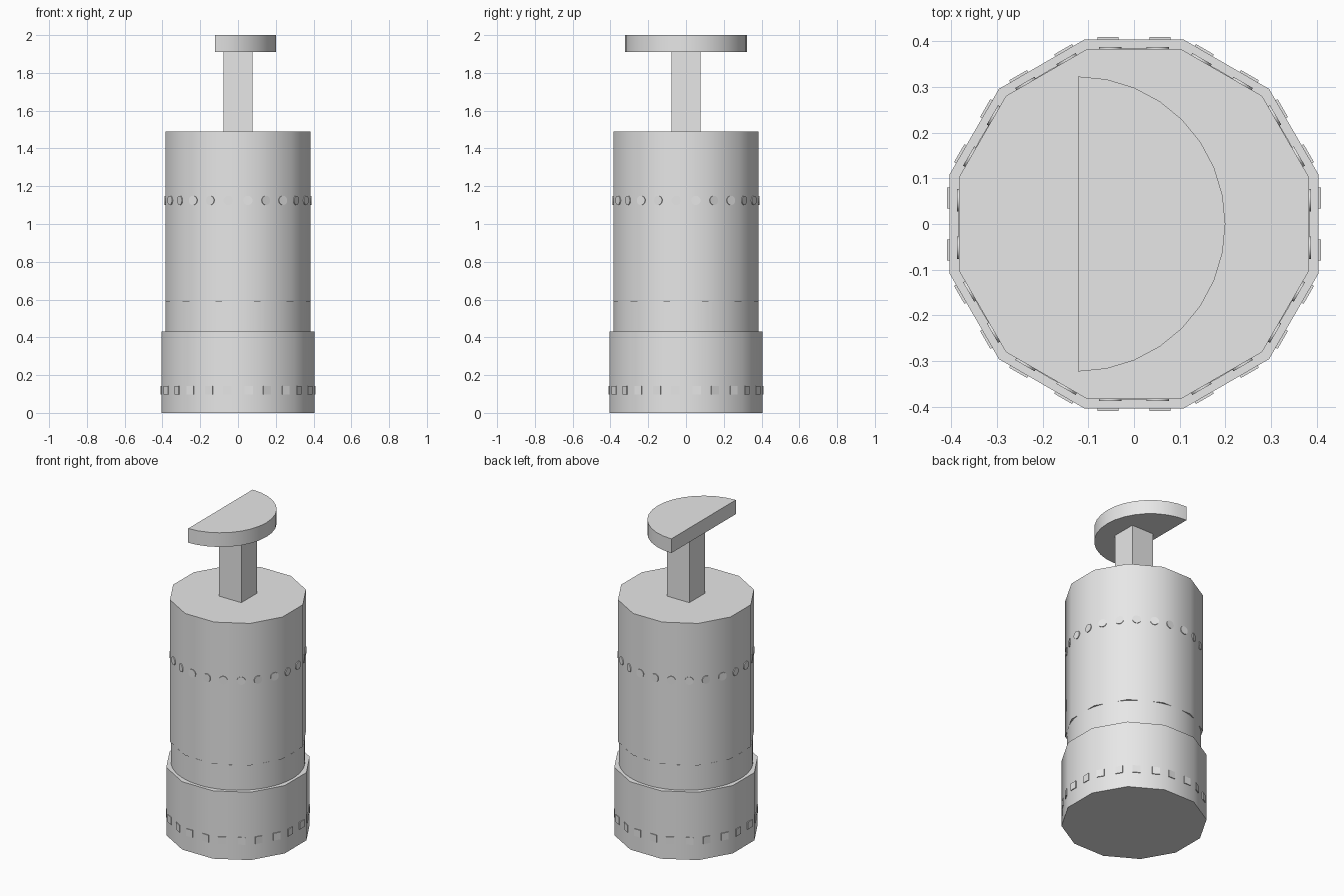
import bpy, bmesh
from math import pi, cos, sin, atan2, radians
from mathutils import Matrix, Vector

cube = bpy.data.objects.get("Cube")
if cube:
    bpy.data.objects.remove(cube, do_unlink=True)

GREY = (0.8, 0.8, 0.8, 1)
mat = bpy.data.materials.new("plain grey")
mat.use_nodes = True
mat.diffuse_color = GREY
mat.node_tree.nodes["Principled BSDF"].inputs["Base Color"].default_value = GREY


def finish(name, bm):
    """Turn a bmesh into a named object with smooth sides and sharp rims."""
    bmesh.ops.recalc_face_normals(bm, faces=bm.faces)
    mesh = bpy.data.meshes.new(name)
    bm.to_mesh(mesh)
    bm.free()
    mesh.materials.append(mat)
    ob = bpy.data.objects.new(name, mesh)
    bpy.context.collection.objects.link(ob)
    return ob


def smooth(ob, degrees=30):
    bpy.ops.object.select_all(action='DESELECT')
    ob.select_set(True)
    bpy.context.view_layer.objects.active = ob
    bpy.ops.object.shade_smooth_by_angle(angle=radians(degrees))


def prism(name, points, z0, z1):
    """Extrude a flat outline from z0 up to z1."""
    bm = bmesh.new()
    face = bm.faces.new([bm.verts.new((x, y, z0)) for x, y in points])
    top = bmesh.ops.extrude_face_region(bm, geom=[face])["geom"]
    verts = [g for g in top if isinstance(g, bmesh.types.BMVert)]
    bmesh.ops.translate(bm, verts=verts, vec=(0, 0, z1 - z0))
    return finish(name, bm)


def ring(radius, sides, offset=0.0):
    return [(radius * cos(offset + 2 * pi * i / sides),
             radius * sin(offset + 2 * pi * i / sides)) for i in range(sides)]


SIDES = 12
HALF = pi / SIDES


def twelve_sided(name, apothem, z0, z1, creases):
    """Twelve-sided drum, softly shaded except at the creased corners."""
    ob = prism(name, ring(apothem / cos(HALF), SIDES, HALF), z0, z1)
    smooth(ob, 40)
    sharp = ob.data.attributes["sharp_edge"].data
    for e in ob.data.edges:
        a, b = (ob.data.vertices[i].co for i in e.vertices)
        if abs(a.z - b.z) > 0.01:
            angle = round(math_degrees(atan2(a.y, a.x)))
            if angle in creases:
                sharp[e.index].value = True
    return ob


def math_degrees(a):
    return a * 180 / pi


def studs(name, apothem, spread, z, radius, sides, proud):
    """Two small studs on each of the twelve faces."""
    bm = bmesh.new()
    for i in range(SIDES):
        turn = Matrix.Rotation(2 * pi * i / SIDES, 4, 'Z')
        for side in (-spread, spread):
            place = (turn @ Matrix.Translation((apothem, side, z))
                     @ Matrix.Rotation(pi / 2, 4, 'Y')
                     @ Matrix.Rotation(pi / sides, 4, 'Z'))
            bmesh.ops.create_cone(bm, cap_ends=True, segments=sides,
                                  radius1=radius, radius2=radius,
                                  depth=2 * proud, matrix=place)
    smooth(finish(name, bm))


# Base drum, round collar and upper drum
twelve_sided("base", 0.404, 0.0, 0.43, (-135,))
smooth(prism("collar", ring(0.385, 64), 0.42, 0.59))
twelve_sided("upper_body", 0.383, 0.59, 1.49, (-135, -45, 45, 135))

# Square studs on the base, round studs on the upper drum
studs("base_studs", 0.404, 0.057, 0.12, 0.032, 4, 0.005)
studs("body_studs", 0.383, 0.052, 1.125, 0.025, 16, 0.005)

# Square post
P = 0.078
prism("post", [(-P, -P), (P, -P), (P, P), (-P, P)], 1.48, 1.92)

# Half-round plate on top, flat edge towards -x
arc = [(-0.123 + 0.323 * cos(t), 0.323 * sin(t))
       for t in (-pi / 2 + pi * i / 16 for i in range(17))]
smooth(prism("half_round_plate", arc, 1.91, 2.0))
